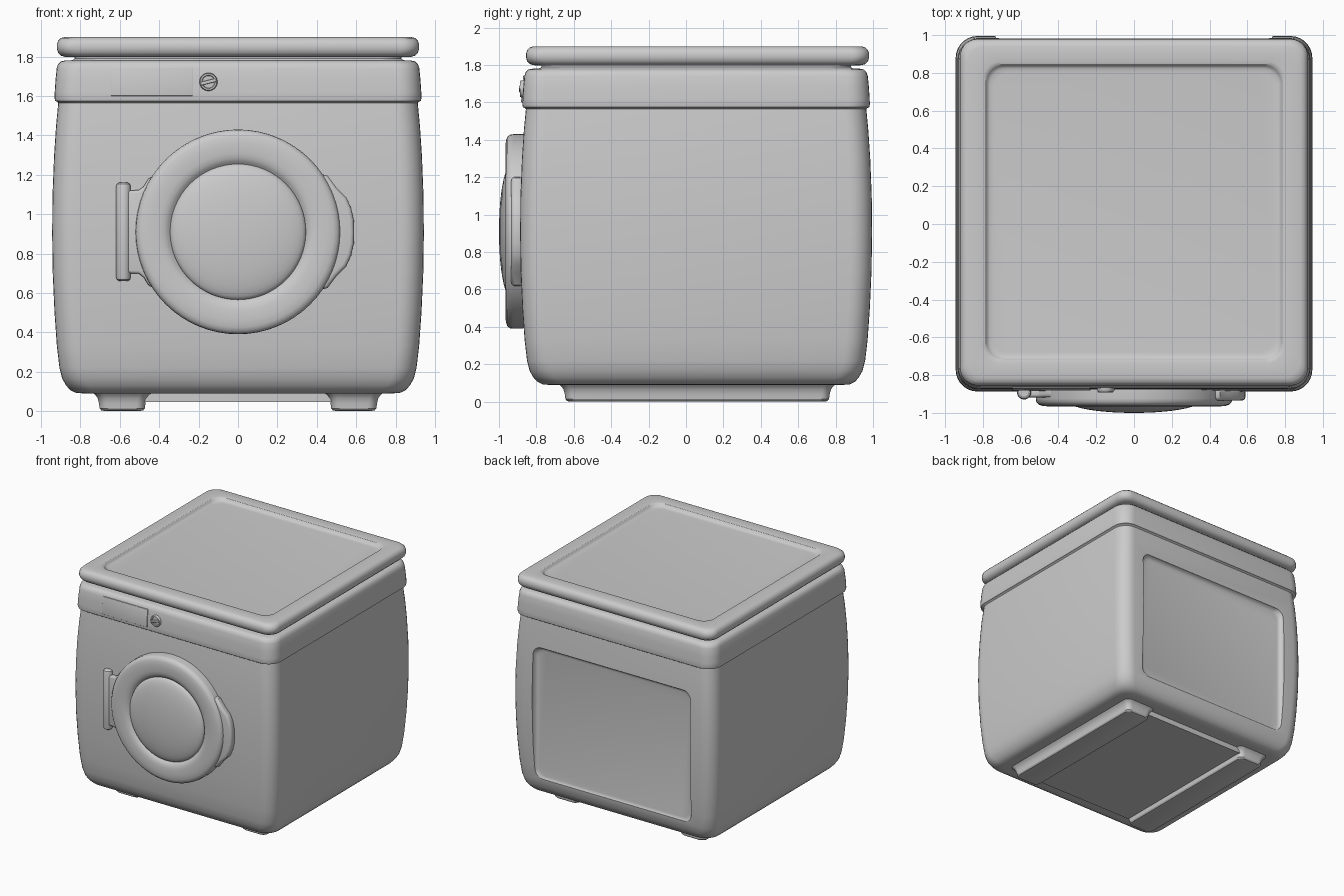
import bpy, bmesh, math
from mathutils import Matrix, Vector

if "Cube" in bpy.data.objects:
    bpy.data.objects.remove(bpy.data.objects["Cube"])

CY = 0.054            # body centre in y
DOOR_Z = 0.91         # door centre height


def finish(ob, angle=32, bevel=0):
    bpy.ops.object.select_all(action='DESELECT')
    bpy.context.view_layer.objects.active = ob
    ob.select_set(True)
    if bevel:
        m = ob.modifiers.new("bevel", 'BEVEL')
        m.width, m.segments, m.limit_method = bevel, 3, 'ANGLE'
        m.angle_limit = math.radians(40)
        bpy.ops.object.modifier_apply(modifier=m.name)
    bpy.ops.object.shade_smooth_by_angle(angle=math.radians(angle))
    return ob


def skin(name, rings, mat=Matrix()):
    """Join equal-length point rings into a closed solid."""
    bm = bmesh.new()
    vs = [[bm.verts.new(mat @ Vector(p)) for p in r] for r in rings]
    n = len(vs[0])
    for a, b in zip(vs, vs[1:]):
        for i in range(n):
            j = (i + 1) % n
            bm.faces.new((a[i], a[j], b[j], b[i]))
    bm.faces.new(vs[0])
    bm.faces.new(vs[-1])
    bmesh.ops.recalc_face_normals(bm, faces=bm.faces)
    me = bpy.data.meshes.new(name)
    bm.to_mesh(me)
    bm.free()
    ob = bpy.data.objects.new(name, me)
    bpy.context.collection.objects.link(ob)
    return ob


def rounded(hx, hy, r, z, seg=7):
    """Rounded rectangle ring."""
    pts = []
    for k, (sx, sy) in enumerate([(1, 1), (-1, 1), (-1, -1), (1, -1)]):
        for i in range(seg + 1):
            a = math.pi / 2 * (k + i / seg)
            pts.append((sx * (hx - r) + r * math.cos(a), sy * (hy - r) + r * math.sin(a), z))
    return pts


def square_loft(name, profile, r, y):
    return skin(name, [rounded(h, h - 0.003, r, z) for h, z in profile],
                Matrix.Translation((0, y, 0)))


def revolve(name, profile, x, z, n=64):
    """Profile of (radius, y) turned about the y direction."""
    return skin(name, [[(x + r * math.cos(2 * math.pi * i / n), y,
                         z + r * math.sin(2 * math.pi * i / n)) for i in range(n)]
                       for r, y in profile])


def plate(name, outline, y0, y1):
    """Extrude an outline of (x, z) along y; lower half mirrors the upper half."""
    full = outline + [(x, -z) for x, z in reversed(outline) if abs(z) > 1e-6]
    return skin(name, [[(x, y, DOOR_Z + z) for x, z in full] for y in (y0, y1)])


def box(name, size, mat):
    x, y, z = (s / 2 for s in size)
    return skin(name, [[(-x, -y, h), (x, -y, h), (x, y, h), (-x, y, h)] for h in (-z, z)], mat)


# main cabinet, bulging sides with a stepped upper band and recessed neck
body = square_loft("cabinet", [
    (0.79, 0.09), (0.825, 0.093), (0.853, 0.107), (0.873, 0.13), (0.893, 0.165), (0.907, 0.22),
    (0.92, 0.33), (0.932, 0.5), (0.941, 0.7), (0.944, 0.9), (0.942, 1.1), (0.934, 1.3),
    (0.924, 1.45), (0.913, 1.565), (0.918, 1.57), (0.929, 1.575), (0.932, 1.59),
    (0.931, 1.62), (0.927, 1.68), (0.921, 1.74), (0.914, 1.762), (0.9, 1.776),
    (0.88, 1.78), (0.84, 1.782), (0.83, 1.79), (0.83, 1.815)], 0.115, CY)

# recessed rear panel
cutter = skin("rear_panel_cutter", [rounded(h, h - 0.17, 0.07, z) for h, z in (
    (0.695, 0.95), (0.71, 0.953), (0.722, 0.962), (0.73, 0.98), (0.745, 1.06))],
    Matrix.Translation((0, 0, 0.79)) @ Matrix.Rotation(-math.pi / 2, 4, 'X'))
cutter.hide_render = True
m = body.modifiers.new("recess", 'BOOLEAN')
m.operation, m.object, m.solver = 'DIFFERENCE', cutter, 'EXACT'
bpy.context.view_layer.objects.active = body
bpy.ops.object.modifier_apply(modifier=m.name)
bpy.data.objects.remove(cutter)
finish(body)

# lid with sunken top
lid = square_loft("lid", [
    (0.84, 1.797), (0.88, 1.799), (0.9, 1.805), (0.914, 1.82), (0.92, 1.84), (0.92, 1.86),
    (0.914, 1.88), (0.9, 1.894), (0.88, 1.9), (0.80, 1.9), (0.788, 1.897), (0.78, 1.888),
    (0.775, 1.88), (0.765, 1.875), (0.745, 1.873)], 0.09, 0.062)
finish(lid)

# underside slab and two runner feet
base = skin("base_slab", [rounded(0.66, 0.69, 0.04, z) for z in (0.045, 0.12)],
            Matrix.Translation((0, 0.06, 0)))
finish(base)
for side, s in (("left", -1), ("right", 1)):
    foot = skin(side + "_runner_foot", [rounded(0.115 + d, 0.705 + d, 0.045, z) for d, z in (
        (-0.025, 0), (-0.008, 0.004), (0, 0.014), (0.003, 0.04), (0.01, 0.065),
        (0.02, 0.08), (0.035, 0.095))], Matrix.Translation((s * 0.588, 0.06, 0)))
    finish(foot)

# round door ring
ring = revolve("door_ring", [
    (0.52, -0.87), (0.52, -0.925), (0.517, -0.942), (0.505, -0.956), (0.485, -0.963),
    (0.45, -0.966), (0.40, -0.965), (0.375, -0.96), (0.355, -0.95), (0.345, -0.938),
    (0.33, -0.93)], 0, DOOR_Z)
finish(ring)
# domed door window
dome = [(0.345 * math.sin(a), -0.94 - 0.06 * math.cos(a))
        for a in (math.pi / 2 * (1 - i / 10) for i in range(10))]
window = revolve("door_window", [(0.345, -0.92)] + dome + [(0.01, -1.0)], 0, DOOR_Z)
finish(window)

# door handle tab
handle = plate("door_handle", [(0.40, 0.30), (0.455, 0.285), (0.50, 0.225), (0.55, 0.175),
                               (0.575, 0.12), (0.588, 0.06), (0.59, 0.0)], -0.87, -0.935)
finish(handle, bevel=0.02)

# hinge: flared arm and vertical pin
arm = plate("hinge_arm", [(-0.40, 0.30), (-0.455, 0.27), (-0.48, 0.23), (-0.505, 0.212),
                          (-0.57, 0.21)], -0.87, -0.918)
finish(arm, bevel=0.015)
pin = skin("hinge_pin", [[(-0.582 + r * math.cos(t * math.pi / 12),
                           -0.892 + r * math.sin(t * math.pi / 12), DOOR_Z + z)
                          for t in range(24)]
                         for r, z in ((0.022, -0.25), (0.033, -0.243), (0.037, -0.23),
                                      (0.037, 0.23), (0.033, 0.243), (0.022, 0.25))])
finish(pin)

# control display and dial on the upper band
tilt = Matrix.Rotation(-0.085, 4, 'X')
display = box("control_display", (0.415, 0.02, 0.145),
              Matrix.Translation((-0.438, -0.866, 1.672)) @ tilt)
finish(display, bevel=0.003)
dial = revolve("control_dial", [(0.046, -0.86), (0.046, -0.88), (0.042, -0.887), (0.034, -0.887),
                                (0.031, -0.88), (0.01, -0.88)], -0.15, 1.672, 32)
finish(dial)
grip = box("dial_grip", (0.08, 0.03, 0.018),
           Matrix.Translation((-0.15, -0.878, 1.672)) @ Matrix.Rotation(-0.25, 4, 'Y'))
finish(grip, bevel=0.004)
